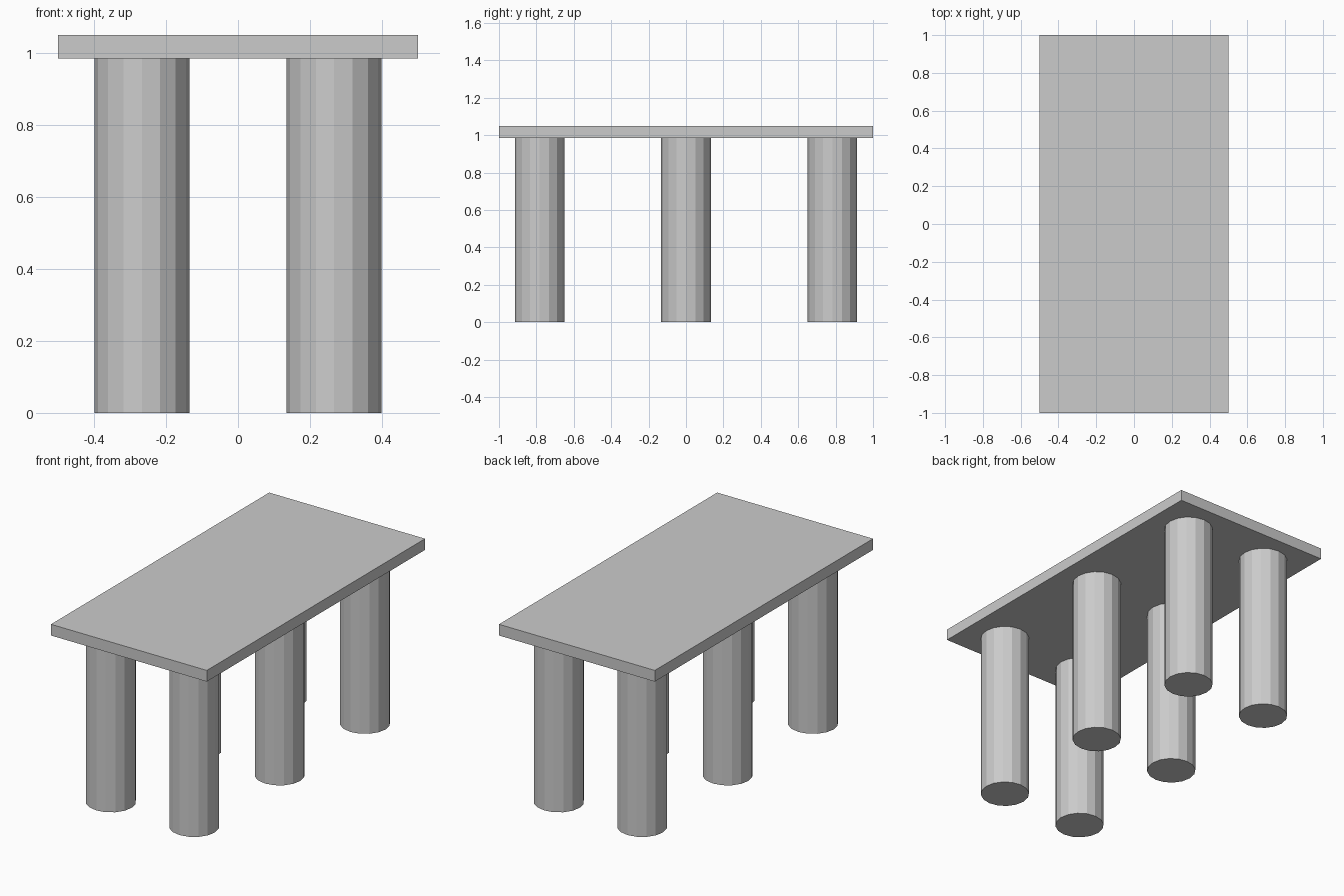
import bpy

if "Cube" in bpy.data.objects:
    bpy.data.objects.remove(bpy.data.objects["Cube"])

HEIGHT = 1.05
THICK = 0.065
LEG_H = HEIGHT - THICK
LEG_R = 0.1325

# Rectangular slab top
bpy.ops.mesh.primitive_cube_add(size=1, location=(0, 0, HEIGHT - THICK / 2))
top = bpy.context.object
top.name = "table_top"
top.scale = (1.0, 2.0, THICK)
bpy.ops.object.transform_apply(location=False, rotation=False, scale=True)

# Six faceted round legs, two columns of three
for side, x in (("left", -0.267), ("right", 0.267)):
    for row, y in (("front", -0.783), ("middle", 0.0), ("back", 0.783)):
        bpy.ops.mesh.primitive_cylinder_add(
            vertices=16, radius=LEG_R, depth=LEG_H, location=(x, y, LEG_H / 2))
        bpy.context.object.name = f"{row}_{side}_leg"
